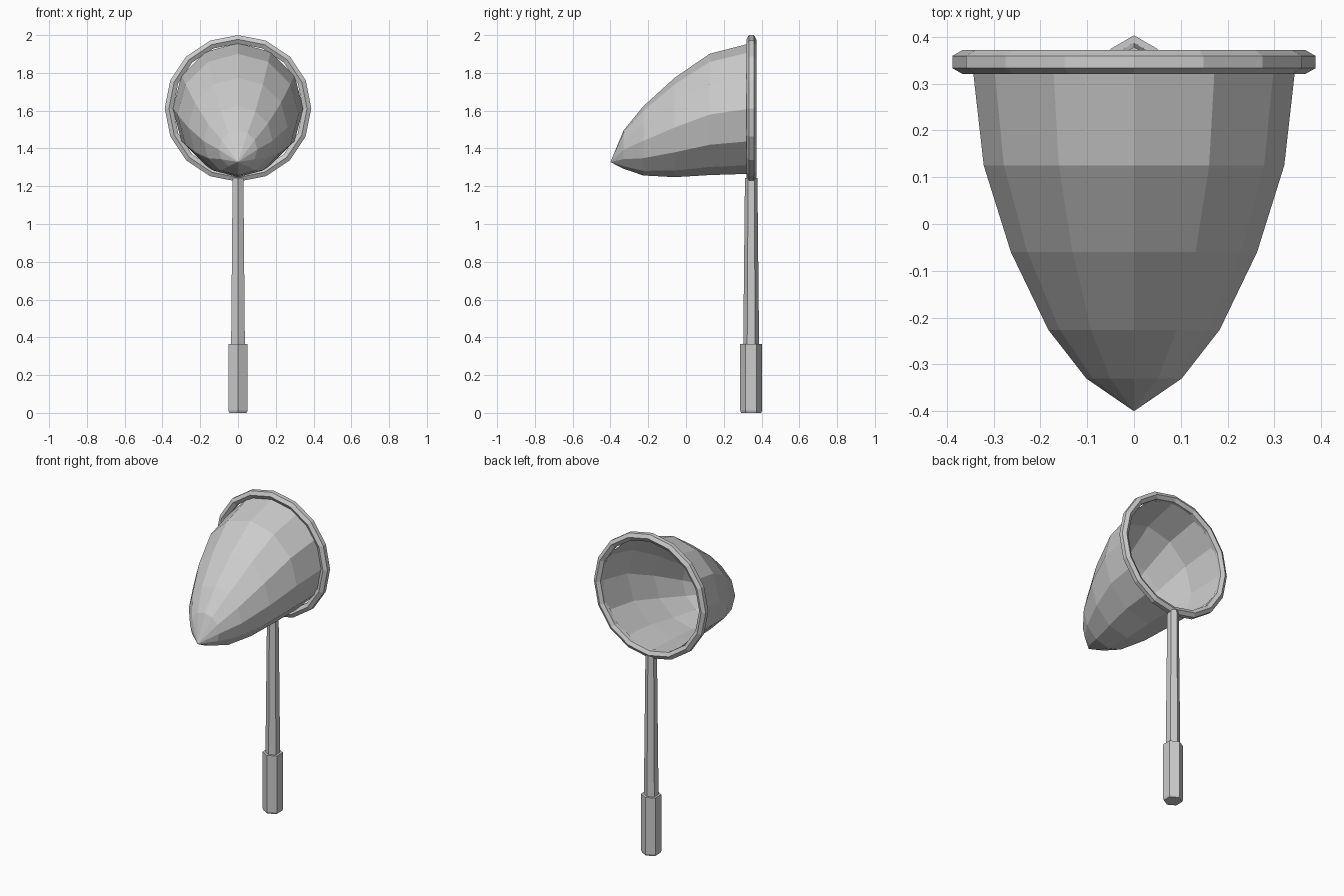
import bpy, bmesh, math
from mathutils import Vector

if "Cube" in bpy.data.objects:
    bpy.data.objects.remove(bpy.data.objects["Cube"])

grey = bpy.data.materials.new("plain grey")
grey.diffuse_color = (0.6, 0.6, 0.6, 1)
grey.use_nodes = True
grey.node_tree.nodes["Principled BSDF"].inputs["Base Color"].default_value = grey.diffuse_color

RING_Y, RING_Z = 0.346, 1.612   # centre of the hoop


def circle(n, r, centre, axis, start=0.0):
    """n points round a centre, in the plane facing the y or z axis."""
    pts = []
    for i in range(n):
        a = start + 2 * math.pi * i / n
        c, s = r * math.cos(a), r * math.sin(a)
        pts.append(Vector(centre) + (Vector((c, 0, s)) if axis == "y" else Vector((c, s, 0))))
    return pts


def loft(name, rings, cap_start=False, cap_end=False, closed=False, tip=None):
    """Skin a list of point rings into one flat-shaded object."""
    bm = bmesh.new()
    loops = [[bm.verts.new(p) for p in ring] for ring in rings]
    pairs = list(zip(loops, loops[1:])) + ([(loops[-1], loops[0])] if closed else [])
    n = len(loops[0])
    for a, b in pairs:
        for i in range(n):
            j = (i + 1) % n
            bm.faces.new((a[i], a[j], b[j], b[i]))
    if cap_start:
        bm.faces.new(loops[0][::-1])
    if cap_end:
        bm.faces.new(loops[-1])
    if tip:
        t = bm.verts.new(tip)
        for i in range(n):
            bm.faces.new((loops[-1][i], loops[-1][(i + 1) % n], t))
    bmesh.ops.recalc_face_normals(bm, faces=bm.faces)
    me = bpy.data.meshes.new(name)
    bm.to_mesh(me)
    bm.free()
    me.materials.append(grey)
    ob = bpy.data.objects.new(name, me)
    bpy.context.collection.objects.link(ob)
    return ob


# Hoop: 16 sides round, hexagonal section with points towards +-y
section = [(0.0225, -0.013), (0.0225, 0.013), (0, 0.026),
           (-0.0225, 0.013), (-0.0225, -0.013), (0, -0.026)]
loft("hoop", [circle(16, 0.3655 + dr, (0, RING_Y + dy, RING_Z), "y") for dr, dy in section],
     closed=True)

# Net bag: 12 sided, (y, centre z, radius), sagging to a point
bag = [(0.346, 1.612, 0.346), (0.125, 1.58, 0.321), (-0.06, 1.511, 0.263),
       (-0.226, 1.44, 0.183), (-0.33, 1.394, 0.102)]
loft("net_bag", [circle(12, r, (0, y, z), "y") for y, z, r in bag], tip=(0, -0.4, 1.328))


# Pole and grip: hexagonal, a corner towards the front and back
def hex_shaft(name, stations):
    loft(name, [circle(6, r, (0, RING_Y - 0.001, z), "z", math.pi / 2) for z, r in stations],
         cap_start=True, cap_end=True)


hex_shaft("pole", [(0.36, 0.042), (1.243, 0.033)])
hex_shaft("grip", [(0.0, 0.053), (0.012, 0.058), (0.366, 0.058)])
